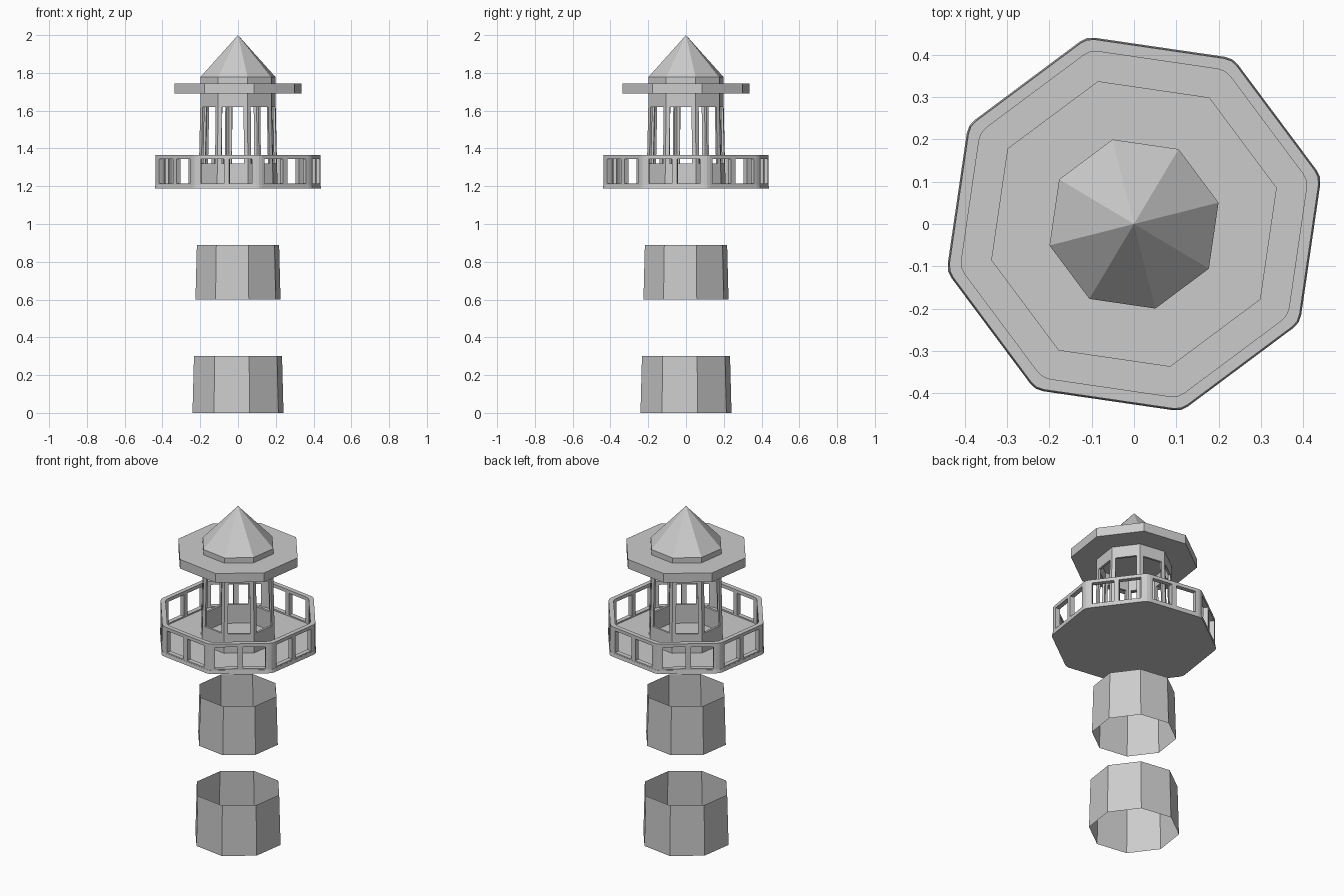
import bpy, bmesh, math
from mathutils import Vector

if "Cube" in bpy.data.objects:
    bpy.data.objects.remove(bpy.data.objects["Cube"])

A0 = math.radians(14.2)          # rotation of every octagon


def corner(r, k):
    a = A0 + k * math.pi / 4
    return Vector((r * math.cos(a), r * math.sin(a)))


def toward(p, q, d):
    return p + (q - p).normalized() * d


def cut_corner(r, k, d):
    # three points that round off one octagon corner
    c = corner(r, k)
    a, b = toward(c, corner(r, k - 1), d), toward(c, corner(r, k + 1), d)
    return [a, a * 0.25 + c * 0.5 + b * 0.25, b]


def octagon(r, d=0):
    if not d:
        return [corner(r, k) for k in range(8)]
    return [p for k in range(8) for p in cut_corner(r, k, d)]


def finish(name, bm):
    bmesh.ops.recalc_face_normals(bm, faces=bm.faces)
    me = bpy.data.meshes.new(name)
    bm.to_mesh(me)
    bm.free()
    ob = bpy.data.objects.new(name, me)
    bpy.context.collection.objects.link(ob)
    return ob


def add_loft(bm, lo, hi, z0, z1, caps=True):
    a = [bm.verts.new((p.x, p.y, z0)) for p in lo]
    b = [bm.verts.new((p.x, p.y, z1)) for p in hi]
    n = len(a)
    for i in range(n):
        j = (i + 1) % n
        bm.faces.new((a[i], a[j], b[j], b[i]))
    if caps:
        bm.faces.new(a[::-1])
        bm.faces.new(b)
    return a, b


def loft(name, lo, hi, z0, z1, caps=True):
    bm = bmesh.new()
    add_loft(bm, lo, hi, z0, z1, caps)
    return finish(name, bm)


def ring(name, outer0, inner0, outer1, inner1, z0, z1):
    bm = bmesh.new()
    o = add_loft(bm, outer0, outer1, z0, z1, False)
    i = add_loft(bm, inner0, inner1, z0, z1, False)
    n = len(outer0)
    for s in (0, 1):
        for k in range(n):
            j = (k + 1) % n
            bm.faces.new((o[s][k], o[s][j], i[s][j], i[s][k]))
    return finish(name, bm)


def tower_r(z):
    return max(0.206, 0.2486 - 0.027 * z)


# tower bands: open tapered tubes
for name, z0, z1 in (("tower_lower_band", 0, 0.3), ("tower_upper_band", 0.6, 0.89)):
    loft(name, octagon(tower_r(z0)), octagon(tower_r(z1)), z0, z1, False)

# gallery floor
C = math.cos(math.pi / 8)
RO, RI, CUT = 0.418 / C, 0.391 / C, 0.019
loft("gallery_floor", octagon(0.422 / C, CUT), octagon(0.419 / C, CUT), 1.187, 1.207)

# gallery railing: kerb, top rail and posts
for name, z0, z1 in (("railing_kerb", 1.207, 1.215), ("railing_top", 1.345, 1.365)):
    o, i = octagon(RO, CUT), octagon(RI, CUT)
    ring(name, o, i, o, i, z0, z1)

bm = bmesh.new()
for k in range(8):
    # wrapped corner post
    line = []
    for r, d in ((RO, 0.036), (RI, 0.025)):
        c = corner(r, k)
        pts = [toward(c, corner(r, k - 1), d)] + cut_corner(r, k, CUT)
        pts.append(toward(c, corner(r, k + 1), d))
        line.append(pts)
    out = line[0] + line[1][::-1]
    add_loft(bm, out, out, 1.215, 1.345)
    # post in the middle of each side
    quad = []
    for r, s in ((RO, 1), (RI, -1)):
        a, b = corner(r, k), corner(r, k + 1)
        m, t = (a + b) / 2, (b - a).normalized() * 0.014 * s
        quad += [m - t, m + t]
    add_loft(bm, quad, quad, 1.215, 1.345)
finish("railing_posts", bm)

# lantern room: sill wall, window posts, lintel
T = 0.014
for name, z0, z1 in (("lantern_sill", 1.207, 1.32), ("lantern_lintel", 1.62, 1.69)):
    r0, r1 = tower_r(z0), tower_r(z1)
    ring(name, octagon(r0), octagon(r0 - T), octagon(r1), octagon(r1 - T), z0, z1)


def elbow(r, k):
    pts = []
    for rr, d, s in ((r, 0.021, 1), (r - T, 0.0155, -1)):
        c = corner(rr, k)
        pts += [toward(c, corner(rr, k - s), d), c, toward(c, corner(rr, k + s), d)]
    return pts


bm = bmesh.new()
for k in range(8):
    add_loft(bm, elbow(tower_r(1.32), k), elbow(tower_r(1.62), k), 1.32, 1.62)
finish("lantern_window_posts", bm)

# eaves slab, collar and pointed roof
loft("eaves_slab", octagon(0.348), octagon(0.348), 1.69, 1.745)
bm = bmesh.new()
_, top = add_loft(bm, octagon(0.206), octagon(0.206), 1.745, 1.777, False)
tip = bm.verts.new((0, 0, 2.0))
for k in range(8):
    bm.faces.new((top[k], top[(k + 1) % 8], tip))
finish("pointed_roof", bm)
